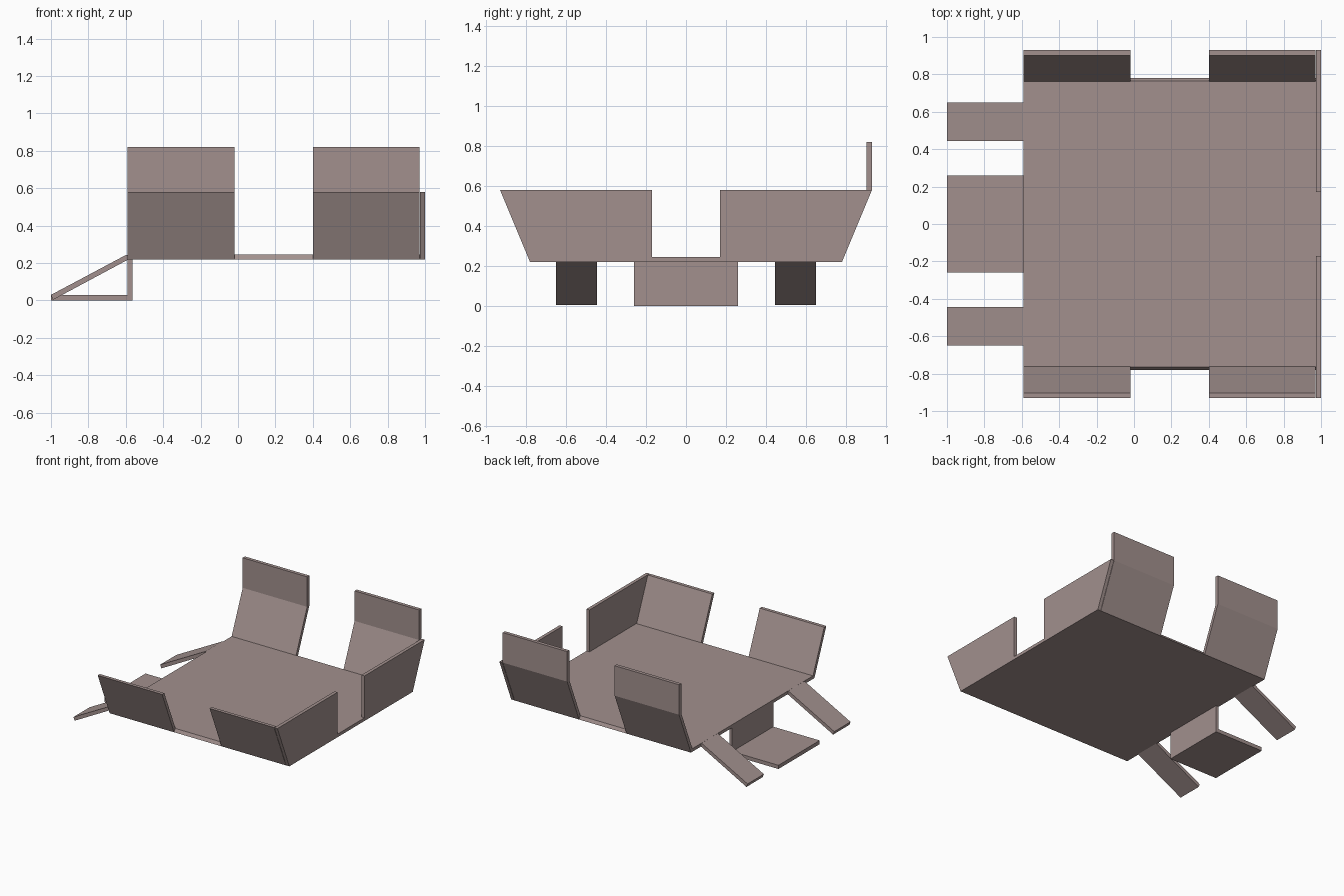
import bpy, bmesh

if "Cube" in bpy.data.objects:
    bpy.data.objects.remove(bpy.data.objects["Cube"])

metal = bpy.data.materials.new("brown_grey_metal")
metal.diffuse_color = (0.36, 0.28, 0.27, 1)
metal.use_nodes = True
metal.node_tree.nodes["Principled BSDF"].inputs["Base Color"].default_value = metal.diffuse_color


def prism(name, profile, axis, start, end):
    """Extrude a 2D profile along an axis: 'x' takes (y, z), 'y' takes (x, z)."""
    def place(p, t):
        return (t, p[0], p[1]) if axis == 'x' else (p[0], t, p[1])
    bm = bmesh.new()
    rings = [[bm.verts.new(place(p, t)) for p in profile] for t in (start, end)]
    n = len(profile)
    bm.faces.new(rings[0])
    bm.faces.new(rings[1])
    for i in range(n):
        j = (i + 1) % n
        bm.faces.new((rings[0][i], rings[0][j], rings[1][j], rings[1][i]))
    bmesh.ops.recalc_face_normals(bm, faces=bm.faces)
    mesh = bpy.data.meshes.new(name)
    bm.to_mesh(mesh)
    bm.free()
    mesh.materials.append(metal)
    obj = bpy.data.objects.new(name, mesh)
    bpy.context.collection.objects.link(obj)
    return obj


# Base plate with slightly slanted long edges
prism("base_plate", [(-0.78, 0.22), (0.78, 0.22), (0.765, 0.245), (-0.765, 0.245)],
      'x', -0.59, 0.975)

# Outward-leaning flaps; the ones on the back carry an upright lip
front_flap = [(-0.78, 0.22), (-0.93, 0.58), (-0.903, 0.58), (-0.76, 0.24), (-0.76, 0.22)]
back_flap = [(0.78, 0.22), (0.93, 0.58), (0.93, 0.82), (0.902, 0.82),
             (0.902, 0.58), (0.76, 0.24), (0.76, 0.22)]
for label, x0, x1 in (("left", -0.59, -0.02), ("right", 0.40, 0.97)):
    prism("front_flap_" + label, front_flap, 'x', x0, x1)
    prism("back_flap_" + label, back_flap, 'x', x0, x1)

# End wall with a central notch
prism("end_wall", [(-0.78, 0.22), (0.78, 0.22), (0.93, 0.58), (0.17, 0.58),
                   (0.17, 0.245), (-0.17, 0.245), (-0.17, 0.58), (-0.93, 0.58)],
      'x', 0.973, 1.0)

# Sloping side tabs
for label, s in (("front", -1), ("back", 1)):
    prism("sloping_tab_" + label,
          [(-0.585, 0.22), (-0.585, 0.245), (-0.60, 0.243), (-1.0, 0.03), (-0.99, 0.003)],
          'y', s * 0.445, s * 0.65)

# Central L-shaped step
prism("centre_step", [(-1.0, 0.0), (-0.565, 0.0), (-0.565, 0.225), (-0.59, 0.225),
                      (-0.59, 0.03), (-1.0, 0.03)], 'y', -0.26, 0.26)
